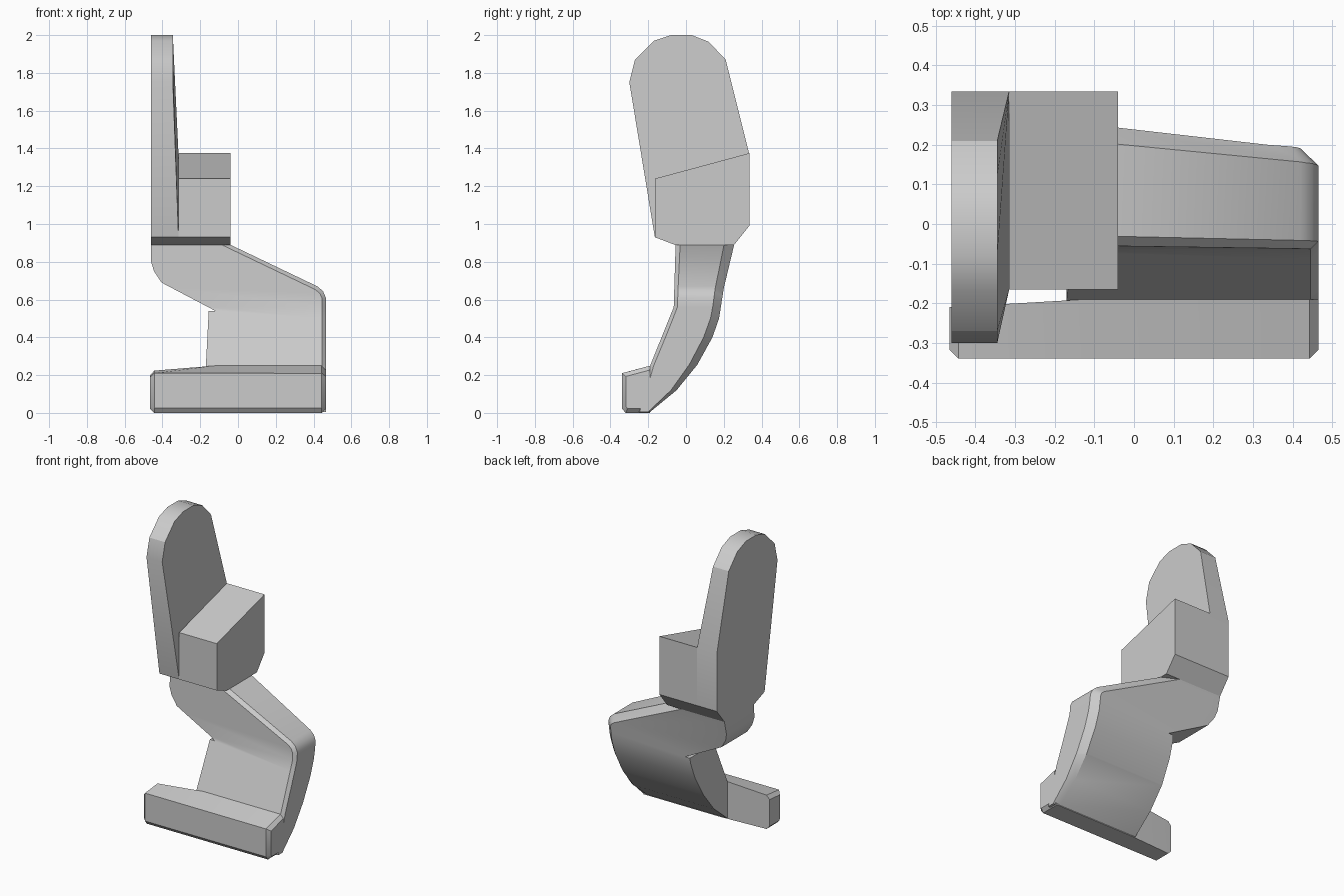
import bpy, bmesh, math
from mathutils import Vector

cube = bpy.data.objects.get("Cube")
if cube:
    bpy.data.objects.remove(cube, do_unlink=True)

grey = bpy.data.materials.new("plain grey")
grey.use_nodes = True
grey.diffuse_color = (0.6, 0.6, 0.6, 1)
grey.node_tree.nodes["Principled BSDF"].inputs["Base Color"].default_value = (0.6, 0.6, 0.6, 1)


def prism(points, axis, lo, hi):
    """Extrude a profile: YZ points along axis x (0), or XZ points along axis y (1)."""
    bm = bmesh.new()
    rings = []
    for d in (lo, hi):
        rings.append([bm.verts.new((d, a, b) if axis == 0 else (a, d, b)) for a, b in points])
    bm.faces.new(rings[0])
    bm.faces.new(rings[1])
    n = len(points)
    for i in range(n):
        j = (i + 1) % n
        bm.faces.new((rings[0][i], rings[0][j], rings[1][j], rings[1][i]))
    bmesh.ops.recalc_face_normals(bm, faces=bm.faces)
    return bm


def cut(bm, position, normal):
    bmesh.ops.bisect_plane(bm, geom=bm.verts[:] + bm.edges[:] + bm.faces[:],
                           plane_co=position, plane_no=normal, dist=1e-5)


def chamfer(bm, rule, size):
    edges = [e for e in bm.edges if rule(e.verts[0].co, e.verts[1].co)]
    bmesh.ops.bevel(bm, geom=edges, offset=size, segments=1, affect='EDGES', clamp_overlap=True)


def finish(name, bm, angle=28):
    bmesh.ops.recalc_face_normals(bm, faces=bm.faces)
    mesh = bpy.data.meshes.new(name)
    bm.to_mesh(mesh)
    bm.free()
    mesh.materials.append(grey)
    mesh.shade_smooth()
    mesh.set_sharp_from_angle(angle=math.radians(angle))
    obj = bpy.data.objects.new(name, mesh)
    bpy.context.collection.objects.link(obj)


def lookup(table, z):
    """Depth at height z, along a descending list of (y, z) points."""
    for (y0, z0), (y1, z1) in zip(table, table[1:]):
        if z >= z1:
            return y0 + (y1 - y0) * (z0 - z) / (z0 - z1)
    return table[-1][0]


# Tall rounded plate, thinner towards the top
plate = prism([(-0.06, 0.89), (-0.165, 0.93), (-0.30, 1.75), (-0.27, 1.87), (-0.17, 1.97),
               (-0.08, 2.0), (0.03, 2.0), (0.12, 1.965), (0.21, 1.87), (0.335, 1.37),
               (0.335, 0.99), (0.255, 0.89)], 0, -0.46, -0.315)
for v in plate.verts:
    if v.co.x > -0.4 and v.co.z > 1.5:
        v.co.x = -0.345
finish("upright_plate", plate)

# Block with a sloping top beside the plate
block = prism([(-0.06, 0.89), (-0.165, 0.93), (-0.165, 1.24), (0.335, 1.375),
               (0.335, 0.99), (0.255, 0.89)], 0, -0.315, -0.04)
finish("side_block", block)

# Curved leg: front outline first, then bent along its depth curves
front = [(-0.055, 0.89), (-0.065, 0.56), (-0.19, 0.25), (-0.25, 0.005)]
back = [(0.255, 0.89), (0.2, 0.66), (0.175, 0.5), (0.14, 0.4), (0.06, 0.255),
        (-0.05, 0.12), (-0.19, 0.005)]
half = 0.13
leg = prism([(-0.04, 0.89), (-0.46, 0.89), (-0.46, 0.8), (-0.445, 0.75), (-0.405, 0.69),
             (-0.12, 0.54), (-0.155, 0.54), (-0.17, 0.25), (-0.17, 0.005),
             (0.465, 0.005), (0.465, 0.61), (0.45, 0.645), (0.42, 0.67)], 1, -half, half)


def right_rim(side):
    return lambda a, b: a.y * side > 0.1 and b.y * side > 0.1 and min(a.x, b.x) > -0.05


chamfer(leg, right_rim(1), 0.045)
chamfer(leg, right_rim(-1), 0.02)
for y, z in front[1:-1] + back[1:-1]:
    cut(leg, (0, 0, z), (0, 0, 1))
for v in leg.verts:
    t = (v.co.y + half) / (2 * half)
    v.co.y = lookup(front, v.co.z) * (1 - t) + lookup(back, v.co.z) * t
finish("curved_leg", leg)

# Foot bar, lower and narrower at its free end
foot = prism([(-0.19, 0.0), (-0.32, 0.0), (-0.34, 0.025), (-0.34, 0.21), (-0.19, 0.25)],
             0, -0.465, 0.465)
for v in foot.verts:
    if v.co.x < 0 and v.co.y > -0.2:
        v.co.y -= 0.02
        v.co.z = min(v.co.z, 0.222)
cut(foot, (-0.12, 0, 0), (1, 0, 0))
for v in foot.verts:
    if abs(v.co.x + 0.12) < 0.01 and v.co.y > -0.25:
        v.co.y = -0.19
        v.co.z = 0.25 if v.co.z > 0.1 else 0.0
chamfer(foot, lambda a, b: a.x * b.x > 0.2 and min(a.y, b.y) < -0.3, 0.022)
finish("foot_bar", foot)
